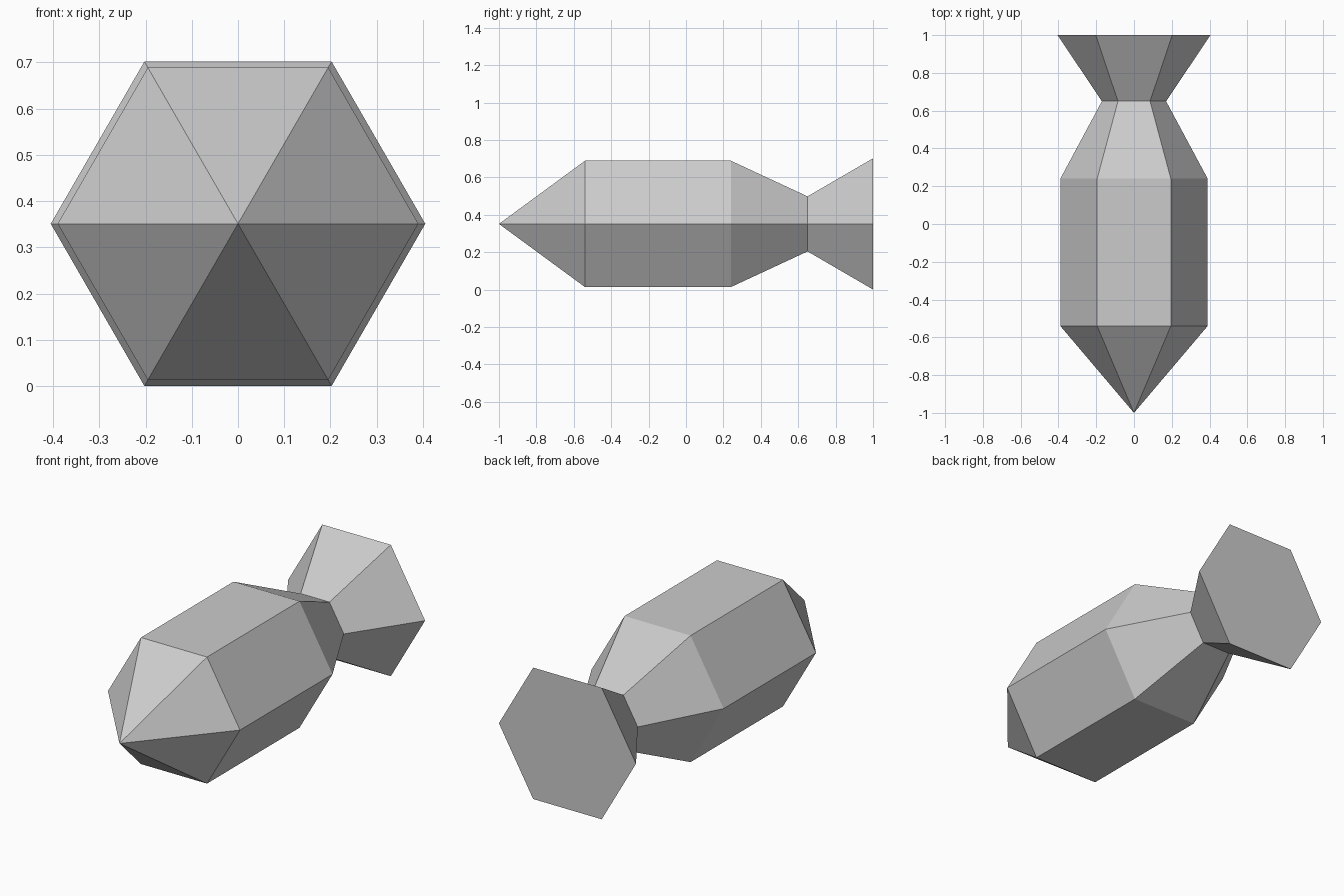
import bpy
import bmesh
from math import cos, sin, pi

cube = bpy.data.objects.get("Cube")
if cube:
    bpy.data.objects.remove(cube, do_unlink=True)

SIDES = 6
CENTRE_Z = 0.351

grey = bpy.data.materials.new("plain grey")
grey.use_nodes = True
colour = (0.6, 0.6, 0.6, 1)
grey.diffuse_color = colour
grey.node_tree.nodes["Principled BSDF"].inputs["Base Color"].default_value = colour


def lathe(name, profile):
    """Closed hexagonal solid along y from (y, radius) stations; radius 0 is a point."""
    bm = bmesh.new()
    rings = []
    for y, r in profile:
        angles = [2 * pi * i / SIDES for i in range(SIDES)] if r else [0]
        rings.append([bm.verts.new((r * cos(a), y, CENTRE_Z + r * sin(a))) for a in angles])
    for a, b in zip(rings, rings[1:]):
        for i in range(SIDES):
            j = (i + 1) % SIDES
            corners = [a[i % len(a)], a[j % len(a)], b[j % len(b)], b[i % len(b)]]
            bm.faces.new(list(dict.fromkeys(corners)))
    # Flat caps on open ends
    for ring in (rings[0], rings[-1]):
        if len(ring) > 1:
            bm.faces.new(ring)
    bmesh.ops.recalc_face_normals(bm, faces=bm.faces)
    mesh = bpy.data.meshes.new(name)
    bm.to_mesh(mesh)
    bm.free()
    mesh.materials.append(grey)
    obj = bpy.data.objects.new(name, mesh)
    bpy.context.collection.objects.link(obj)
    return obj


# Pointed nose, straight barrel, tapered waist and flared tail in one shell
lathe("hexagonal_body", [(-1, 0), (-0.54, 0.39), (0.24, 0.39),
                         (0.65, 0.17), (1, 0.405)])
